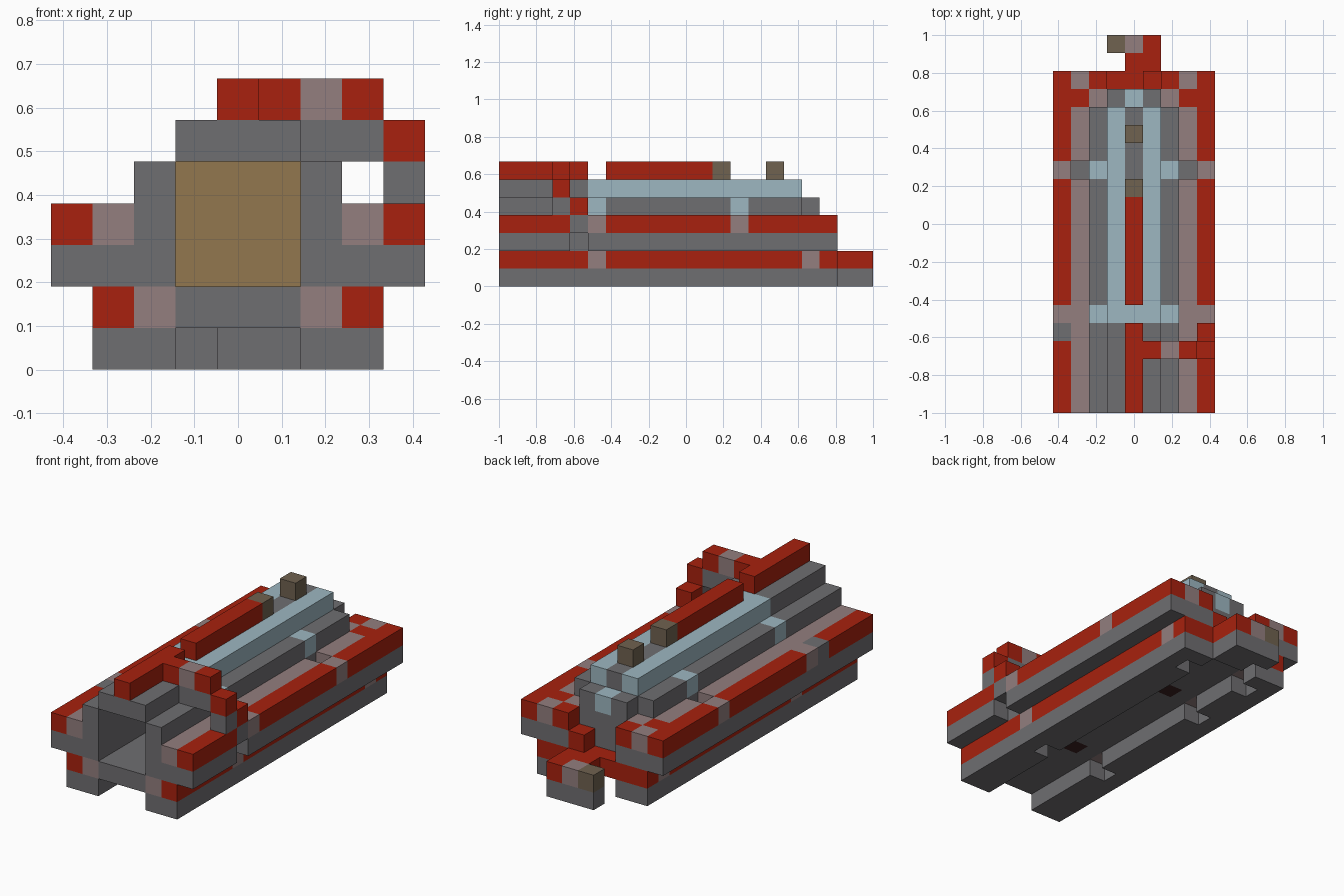
import bpy
import bmesh

if "Cube" in bpy.data.objects:
    bpy.data.objects.remove(bpy.data.objects["Cube"], do_unlink=True)

U = 2 / 21  # one block


def material(name, rgb):
    lin = [((c / 255 + 0.055) / 1.055) ** 2.4 for c in rgb] + [1]
    m = bpy.data.materials.new(name)
    m.use_nodes = True
    m.diffuse_color = lin
    m.node_tree.nodes["Principled BSDF"].inputs["Base Color"].default_value = lin
    return m


RED = material("red", (168, 33, 14))
GRAY = material("gray", (111, 110, 113))
PINK = material("dusty pink", (147, 126, 126))
BLUE = material("pale blue", (157, 183, 193))
TAN = material("tan", (146, 119, 78))
BROWN = material("brown", (112, 98, 80))
DARK = material("dark maroon", (58, 32, 32))


def beam(name, i, j, k, mat, bands=None, mirror=False, gaps=()):
    """Box over inclusive block ranges, with coloured bands or gaps along its length."""
    bands = bands or {}
    runs = []
    for n in range(j[0], j[1] + 1):
        if n in gaps:
            continue
        m = bands.get(n, mat)
        if runs and runs[-1][2] == m and runs[-1][1] == n - 1:
            runs[-1][1] = n
        else:
            runs.append([n, n, m])
    for side in ("", "_mirrored") if mirror else ("",):
        a, b = (8 - i[1], 8 - i[0]) if side else i
        bm = bmesh.new()
        mats = []
        for start, end, m in runs:
            if m not in mats:
                mats.append(m)
            lo = ((a - 4.5) * U, start * U - 1, k[0] * U)
            hi = ((b - 3.5) * U, (end + 1) * U - 1, (k[1] + 1) * U)
            verts = bmesh.ops.create_cube(bm, size=1)["verts"]
            for v in verts:
                v.co = [hi[d] if v.co[d] > 0 else lo[d] for d in range(3)]
            for f in {f for v in verts for f in v.link_faces}:
                f.material_index = mats.index(m)
        mesh = bpy.data.meshes.new(name + side)
        bm.to_mesh(mesh)
        bm.free()
        for m in mats:
            mesh.materials.append(m)
        bpy.context.collection.objects.link(bpy.data.objects.new(name + side, mesh))


# Lower runners with notches on the inside
beam("runner_outer", (1, 1), (0, 18), (0, 0), GRAY, mirror=True)
beam("left_runner_inner", (6, 6), (0, 18), (0, 0), GRAY, gaps=(5, 17))
beam("right_runner_inner", (2, 2), (0, 18), (0, 0), GRAY, gaps=(5, 13, 17))

# Lower stripe and floor
beam("lower_stripe", (1, 1), (0, 18), (1, 1), RED, {5: PINK, 17: PINK}, mirror=True)
beam("lower_stripe_inner", (2, 2), (0, 18), (1, 1), PINK, {18: RED}, mirror=True)
beam("floor_side", (3, 3), (0, 18), (1, 1), GRAY, {18: RED}, mirror=True)
beam("floor_middle", (4, 4), (0, 18), (1, 1), GRAY,
     {5: DARK, 13: DARK, 18: RED})

# Wide side decks
beam("right_deck_edge", (0, 0), (0, 18), (2, 2), GRAY)
beam("left_deck_edge", (8, 8), (0, 18), (2, 2), GRAY, gaps=(4,))
beam("deck", (1, 2), (0, 18), (2, 2), GRAY, mirror=True)
beam("upper_stripe", (0, 0), (0, 18), (3, 3), RED,
     {4: GRAY, 5: PINK, 13: PINK}, mirror=True)
beam("upper_stripe_inner", (1, 1), (0, 18), (3, 3), PINK, {17: RED},
     mirror=True, gaps=(13,))

# Hollow hull: walls, inner wall, roof
beam("wall_lower", (2, 2), (0, 18), (3, 3), GRAY, {17: PINK, 18: RED}, mirror=True)
beam("wall_upper", (2, 2), (0, 16), (4, 4), GRAY, {5: BLUE, 13: BLUE}, mirror=True)
beam("inner_wall", (3, 5), (16, 16), (2, 4), TAN)
beam("rear_wall", (3, 5), (17, 17), (2, 3), GRAY)
beam("rear_step", (3, 3), (17, 17), (4, 4), GRAY, mirror=True)
beam("rear_window", (4, 4), (17, 17), (4, 4), BLUE)
beam("roof_edge", (3, 3), (0, 16), (5, 5), BLUE,
     {n: GRAY for n in range(5)}, mirror=True)
beam("roof_middle", (4, 4), (0, 16), (5, 5), GRAY, {5: BLUE})

# Ridge along the top
beam("ridge", (4, 4), (0, 12), (6, 6), RED, {12: BROWN}, gaps=(5,))
beam("ridge_knob", (4, 4), (15, 15), (6, 6), BROWN)

# Side arm arching over the left deck
beam("arm_top_inner", (5, 5), (3, 3), (6, 6), RED)
beam("arm_top_band", (6, 6), (3, 3), (6, 6), PINK)
beam("arm_top_outer", (7, 7), (3, 3), (6, 6), RED)
beam("arm_underside", (6, 7), (3, 3), (5, 5), GRAY)
beam("arm_shoulder", (8, 8), (3, 3), (5, 5), RED)
beam("arm_foot", (8, 8), (3, 4), (4, 4), GRAY, {4: RED})

# Hooked tail
beam("tail_block", (5, 5), (18, 18), (2, 2), RED)
beam("tail_base", (4, 5), (19, 20), (0, 0), GRAY)
beam("tail_hook_base", (3, 3), (20, 20), (0, 0), GRAY)
beam("tail_left", (5, 5), (19, 20), (1, 1), RED)
beam("tail_middle", (4, 4), (19, 20), (1, 1), RED, {20: PINK})
beam("tail_hook", (3, 3), (20, 20), (1, 1), BROWN)
